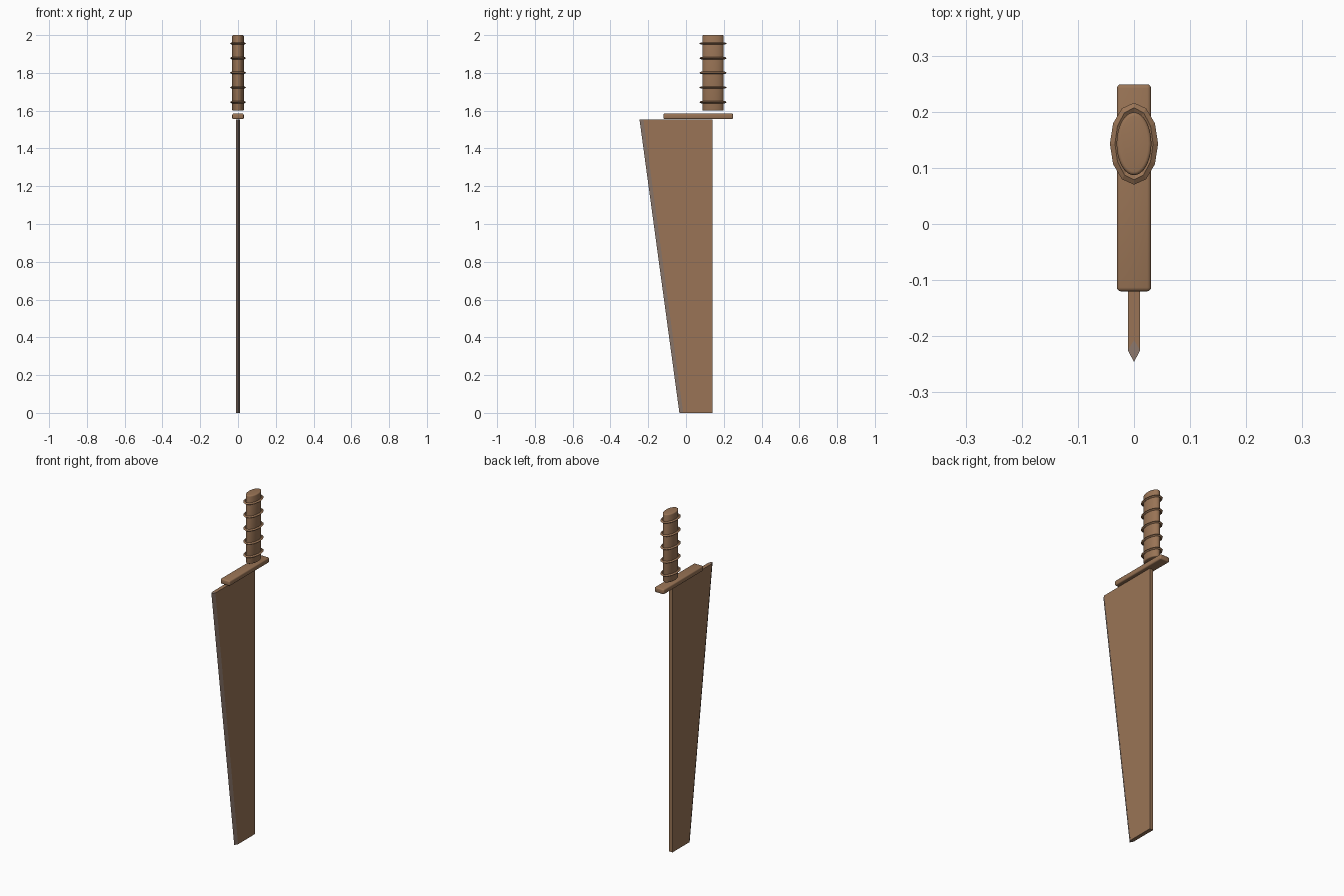
import bpy, bmesh, math

if "Cube" in bpy.data.objects:
    bpy.data.objects.remove(bpy.data.objects["Cube"])


def material(name, rgb):
    m = bpy.data.materials.new(name)
    m.diffuse_color = (*rgb, 1)
    m.use_nodes = True
    m.node_tree.nodes["Principled BSDF"].inputs["Base Color"].default_value = m.diffuse_color
    return m


BROWN = material("brown", (0.32, 0.175, 0.092))
GREY = material("grey_brown", (0.27, 0.19, 0.15))
GRIP_Y = 0.143


def finish(name, bm, mats=(BROWN,)):
    bmesh.ops.recalc_face_normals(bm, faces=bm.faces)
    me = bpy.data.meshes.new(name)
    bm.to_mesh(me)
    bm.free()
    for m in mats:
        me.materials.append(m)
    ob = bpy.data.objects.new(name, me)
    bpy.context.collection.objects.link(ob)
    return ob


def smooth(ob, angle):
    bpy.ops.object.select_all(action='DESELECT')
    bpy.context.view_layer.objects.active = ob
    ob.select_set(True)
    bpy.ops.object.shade_smooth_by_angle(angle=math.radians(angle))


# blade: tapering prism with a ground front edge
def section(bm, z, tip, shoulder, apex, back=0.14, w=0.011):
    pts = [(0, tip), (w, shoulder), (w, back), (-w, back), (-w, shoulder), (0, apex)]
    return [bm.verts.new((x, y, z)) for x, y in pts]


bm = bmesh.new()
low = section(bm, 0, -0.035, -0.015, 0.003)
high = section(bm, 1.552, -0.246, -0.225, -0.207)
for i in range(5):
    j = (i + 1) % 5
    f = bm.faces.new((low[i], low[j], high[j], high[i]))
    f.material_index = 1 if i in (0, 4) else 0
for ring in (low, high):
    bm.faces.new([ring[i] for i in (0, 1, 5, 4)]).material_index = 1
    bm.faces.new([ring[i] for i in (1, 2, 3, 4, 5)])
finish("blade", bm, (BROWN, GREY))

# guard: rounded bar
bm = bmesh.new()
bmesh.ops.create_cube(bm, size=1)
for v in bm.verts:
    v.co = (v.co.x * 0.061, v.co.y * 0.369 + 0.0645, v.co.z * 0.030 + 1.570)
bmesh.ops.bevel(bm, geom=bm.edges[:], offset=0.007, segments=3,
                profile=0.5, affect='EDGES')
smooth(finish("guard", bm), 40)

# grip: oval cylinder with softened ends
bm = bmesh.new()
bmesh.ops.create_cone(bm, cap_ends=True, segments=32, radius1=1, radius2=1, depth=1)
for v in bm.verts:
    v.co = (v.co.x * 0.031, v.co.y * 0.056 + GRIP_Y, v.co.z * 0.4 + 1.8)
rims = [e for e in bm.edges if abs(e.verts[0].co.z - e.verts[1].co.z) < 1e-4]
bmesh.ops.bevel(bm, geom=rims, offset=0.006, segments=3, profile=0.5, affect='EDGES')
smooth(finish("grip", bm), 40)

# grip rings: thin twelve-sided oval bands with a diamond section
for n in range(5):
    z = 1.645 + n * 0.0777
    bm = bmesh.new()
    loops = []
    for i in range(12):
        a = math.tau * i / 12
        loops.append([bm.verts.new(((0.034 + d) * math.cos(a),
                                    GRIP_Y + (0.064 + d) * math.sin(a), z + h))
                      for d, h in ((0.009, 0), (0, 0.006), (-0.009, 0), (0, -0.006))])
    for i in range(12):
        p, q = loops[i], loops[(i + 1) % 12]
        for k in range(4):
            m = (k + 1) % 4
            bm.faces.new((p[k], q[k], q[m], p[m]))
    finish(f"grip_ring_{n + 1}", bm)
